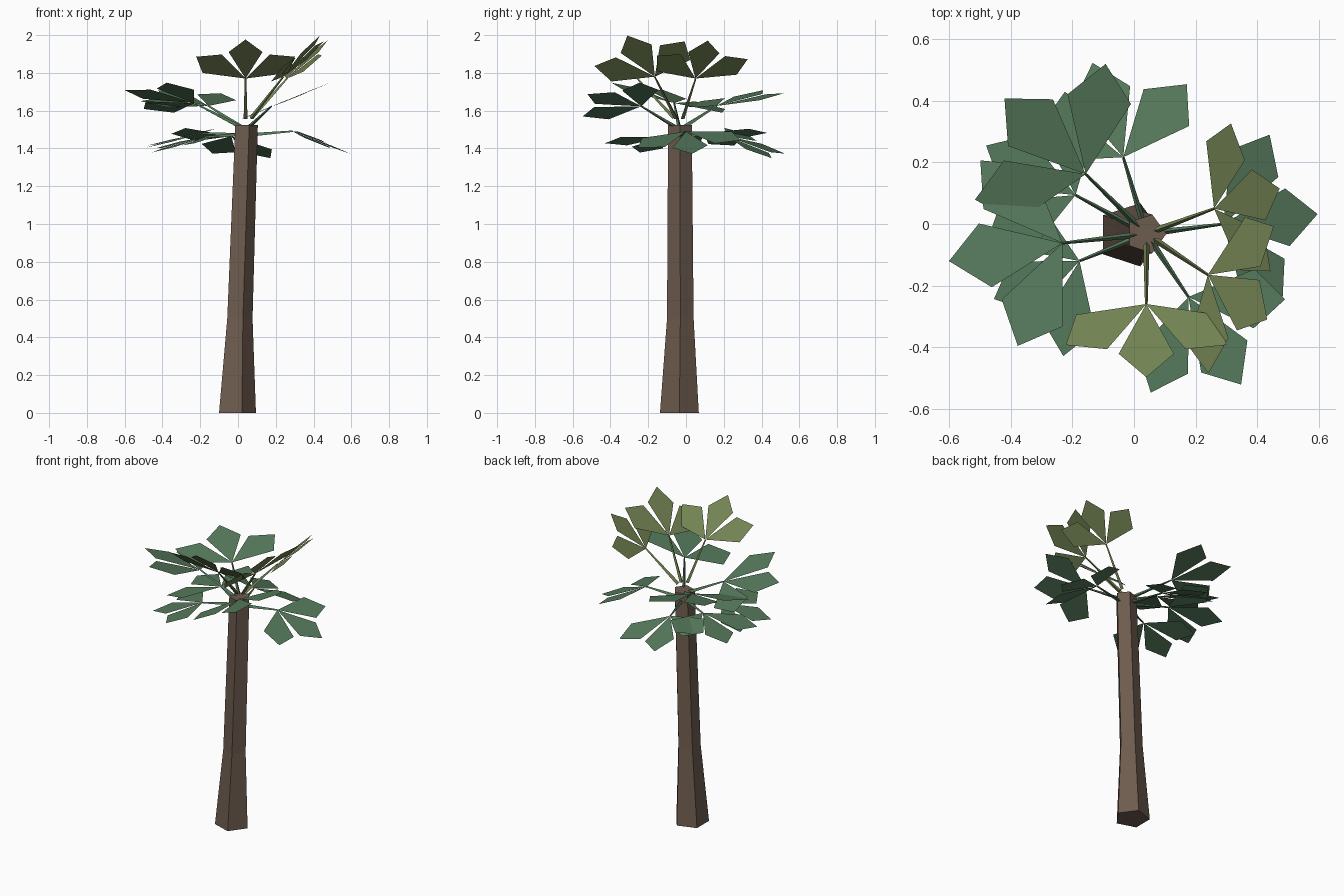
import bpy, bmesh
from math import radians, cos, sin, tau
from mathutils import Vector, Quaternion

cube = bpy.data.objects.get("Cube")
if cube:
    bpy.data.objects.remove(cube)


def material(name, rgb):
    m = bpy.data.materials.new(name)
    m.use_nodes = True
    m.diffuse_color = (*rgb, 1)
    bsdf = next(n for n in m.node_tree.nodes if n.type == 'BSDF_PRINCIPLED')
    bsdf.inputs["Base Color"].default_value = (*rgb, 1)
    return m


bark = material("brown bark", (0.156, 0.107, 0.078))
green = material("leaf green", (0.093, 0.195, 0.107))
olive = material("young olive leaf", (0.174, 0.231, 0.087))


def finish(name, bm, mat):
    mesh = bpy.data.meshes.new(name)
    bm.to_mesh(mesh)
    bm.free()
    mesh.materials.append(mat)
    bpy.context.collection.objects.link(bpy.data.objects.new(name, mesh))


def tube(bm, rings):
    """Skin closed rings of points, capping both ends."""
    loops = [[bm.verts.new(p) for p in ring] for ring in rings]
    n = len(loops[0])
    for a, b in zip(loops, loops[1:]):
        for i in range(n):
            j = (i + 1) % n
            bm.faces.new((a[i], a[j], b[j], b[i]))
    bm.faces.new(loops[0][::-1])
    bm.faces.new(loops[-1])


def ring(centre, radius, sides, u=Vector((1, 0, 0)), v=Vector((0, 1, 0))):
    return [centre + radius * (u * cos(tau * i / sides) + v * sin(tau * i / sides))
            for i in range(sides)]


# Leaning five-sided trunk with a flared foot
bm = bmesh.new()
sections = [((-0.013, -0.035, 0), 0.108), ((0.003, -0.03, 0.5), 0.074),
            ((0.039, -0.032, 1.525), 0.066)]
tube(bm, [ring(Vector(c), r, 5) for c, r in sections])
finish("trunk", bm, bark)

CROWN = Vector((0.04, -0.032, 0))


def leaf(name, mat, stem_z, node, heading, pitch, roll, length):
    """A tapered stem carrying three kite-shaped leaflets in one plane."""
    node = Vector(node)
    h, p = radians(heading), radians(pitch)
    fwd = Vector((cos(h) * cos(p), sin(h) * cos(p), sin(p)))
    right = Quaternion(fwd, -radians(roll)) @ Vector((sin(h), -cos(h), 0))
    bm = bmesh.new()
    # Stem
    out = node - CROWN
    out.z = 0
    start = CROWN + out.normalized() * 0.035 + Vector((0, 0, stem_z))
    axis = (node - start).normalized()
    side = axis.cross(Vector((0, 0, 1))).normalized()
    up = side.cross(axis)
    tube(bm, [ring(start, 0.012, 3, up, side), ring(node, 0.005, 3, up, side)])
    # Leaflets
    for turn in (-56, 0, 56):
        a = radians(turn)
        f = fwd * cos(a) + right * sin(a)
        s = right * cos(a) - fwd * sin(a)
        kite = [(0, 0), (0.68, 0.285), (1, 0), (0.68, -0.285)]
        bm.faces.new([bm.verts.new(node + length * (f * x + s * y))
                      for x, y in kite][::-1])
    finish(name, bm, mat)


# Each tier: material, stem start height, then node, heading, pitch, roll, length
tiers = {
    "top_leaf": (olive, 1.56, [
        ((0.04, -0.26, 1.77), -90, 41, 0, 0.315),
        ((0.24, -0.165, 1.78), -37, 42, -19, 0.325),
        ((0.26, 0.05, 1.77), 17, 42, 3, 0.3)]),
    "middle_leaf": (green, 1.515, [
        ((-0.157, 0.162, 1.625), 137, 13, 4, 0.37),
        ((-0.232, -0.062, 1.64), 189, 10.5, -13, 0.38),
        ((0.177, -0.237, 1.623), -59, 11, -19, 0.338)]),
    "lower_leaf": (green, 1.47, [
        ((-0.035, 0.217, 1.465), 108, -16, -14, 0.335),
        ((-0.19, 0.094, 1.48), 151, -11, 8, 0.338),
        ((-0.177, -0.12, 1.46), 204, -15, -3, 0.315),
        ((0.29, 0, 1.49), 6, -21, -4.5, 0.33)]),
}
for name, (mat, stem_z, leaves) in tiers.items():
    for i, spec in enumerate(leaves):
        leaf(f"{name}_{i + 1}", mat, stem_z, *spec)
